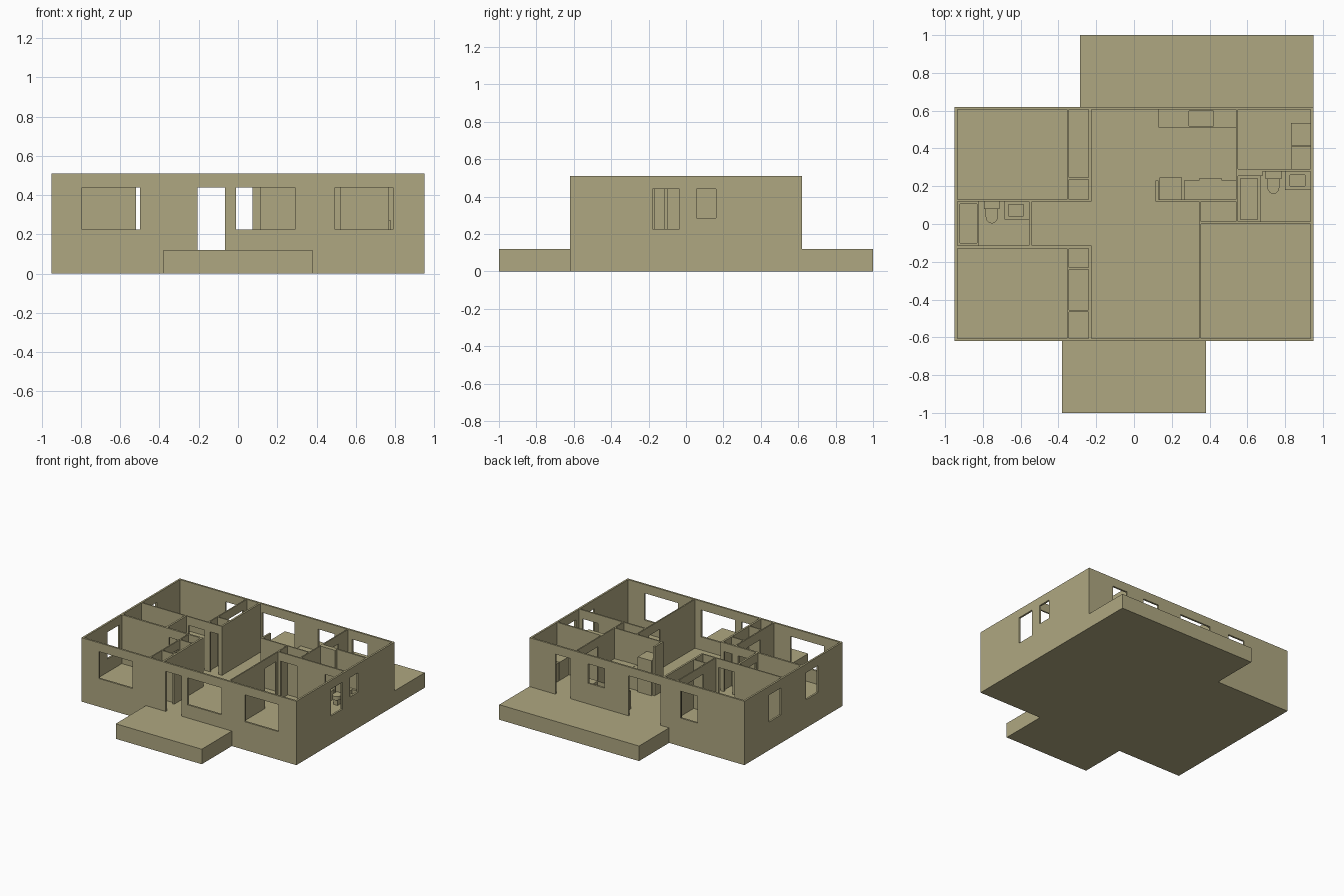
import bpy, bmesh, math

if "Cube" in bpy.data.objects:
    bpy.data.objects.remove(bpy.data.objects["Cube"])

tan = bpy.data.materials.new("tan")
tan.diffuse_color = (0.43, 0.39, 0.22, 1)
tan.use_nodes = True
tan.node_tree.nodes["Principled BSDF"].inputs["Base Color"].default_value = tan.diffuse_color
FLOOR, TOP, HEAD, SILL = 0.12, 0.51, 0.44, 0.225


def finish(name, bm):
    bmesh.ops.recalc_face_normals(bm, faces=bm.faces)
    mesh = bpy.data.meshes.new(name)
    bm.to_mesh(mesh)
    bm.free()
    mesh.materials.append(tan)
    ob = bpy.data.objects.new(name, mesh)
    bpy.context.scene.collection.objects.link(ob)
    return ob


def prism(name, outline, z0, z1):
    bm = bmesh.new()
    face = bm.faces.new([bm.verts.new((x, y, z0)) for x, y in outline])
    ext = bmesh.ops.extrude_face_region(bm, geom=[face])
    bmesh.ops.translate(bm, vec=(0, 0, z1 - z0),
                        verts=[v for v in ext["geom"] if isinstance(v, bmesh.types.BMVert)])
    return finish(name, bm)


def corners(x0, y0, x1, y1):
    return [(x0, y0), (x1, y0), (x1, y1), (x0, y1)]


def box(name, rect, z0, z1):
    return prism(name, corners(*rect), z0, z1)


def basin(name, rect, inner, z1, depth):
    """Box on the floor with a rectangular hollow in its top."""
    bm = bmesh.new()
    lo = [bm.verts.new((x, y, FLOOR)) for x, y in corners(*rect)]
    hi = [bm.verts.new((x, y, z1)) for x, y in corners(*rect)]
    rim = [bm.verts.new((x, y, z1)) for x, y in corners(*inner)]
    well = [bm.verts.new((x, y, z1 - depth)) for x, y in corners(*inner)]
    for a, b in ((lo, hi), (hi, rim), (rim, well)):
        for i in range(4):
            j = (i + 1) % 4
            bm.faces.new((a[i], a[j], b[j], b[i]))
    bm.faces.new(lo)
    bm.faces.new(well)
    return finish(name, bm)


def toilet(name, x, back):
    # tank, rounded bowl narrowing to a foot
    box(name + "_tank", (x - 0.042, back - 0.04, x + 0.042, back), 0.19, 0.27)
    r, mid = 0.032, back - 0.082
    arc = [(x + r * math.cos(a), mid - 1.1 * r * math.sin(a))
           for a in (math.pi * i / 8 for i in range(9))]
    prism(name + "_bowl", arc + [(x - r, back - 0.03), (x + r, back - 0.03)], 0.165, 0.195)
    box(name + "_foot", (x - 0.018, back - 0.1, x + 0.018, back - 0.01), FLOOR, 0.165)


# house block with rooms and openings carved out
house = box("house_walls", (-0.95, -0.62, 0.95, 0.62), 0, TOP)
back_deck = box("back_deck", (-0.285, 0.55, 0.95, 1.0), 0, FLOOR)

rooms = [
    (-0.935, 0.13, -0.355, 0.605), (-0.345, 0.245, -0.24, 0.605),    # back bedroom, closet
    (-0.345, 0.13, -0.24, 0.235),                                    # hall closet
    (-0.935, -0.115, -0.555, 0.12), (-0.54, -0.115, -0.15, 0.12),    # bathroom, hall
    (-0.935, -0.605, -0.355, -0.13), (-0.345, -0.23, -0.24, -0.13),  # front bedroom, closets
    (-0.345, -0.455, -0.24, -0.24), (-0.345, -0.605, -0.24, -0.465),
    (-0.225, -0.605, 0.345, 0.12), (-0.225, 0.0, 0.115, 0.605),      # living, dining
    (0.13, 0.13, 0.54, 0.605), (0.05, 0.23, 0.3, 0.605),             # kitchen
    (0.355, -0.605, 0.935, 0.0), (0.355, 0.012, 0.54, 0.12),         # main bedroom, closet
    (0.55, 0.012, 0.935, 0.255), (0.68, 0.15, 0.935, 0.277),         # main bathroom
    (0.55, 0.29, 0.935, 0.605),                                      # laundry
]
# openings: axis of the wall normal, wall position, span, sill
openings = [
    ("y", -0.6125, -0.795, -0.50, SILL), ("y", -0.6125, -0.01, 0.29, SILL),
    ("y", -0.6125, 0.495, 0.79, SILL), ("y", -0.6125, -0.205, -0.065, FLOOR),
    ("y", 0.6125, -0.535, -0.385, SILL), ("y", 0.6125, -0.21, 0.075, FLOOR),
    ("y", 0.6125, 0.285, 0.43, 0.285), ("y", 0.6125, 0.585, 0.72, FLOOR),
    ("x", -0.9425, 0.16, 0.31, SILL), ("x", -0.9425, -0.31, -0.16, SILL),
    ("x", 0.9425, -0.18, -0.035, SILL), ("x", 0.9425, 0.055, 0.16, 0.285),
    # interior doors
    ("y", 0.125, -0.52, -0.38, FLOOR), ("y", -0.1225, -0.52, -0.38, FLOOR),
    ("y", 0.125, -0.33, -0.255, FLOOR), ("y", -0.1225, -0.33, -0.255, FLOOR),
    ("x", -0.35, 0.285, 0.56, FLOOR), ("x", -0.35, -0.435, -0.26, FLOOR),
    ("x", -0.2325, -0.585, -0.485, FLOOR), ("x", -0.5475, -0.10, 0.015, FLOOR),
    ("x", 0.35, -0.165, -0.025, FLOOR), ("y", 0.006, 0.375, 0.52, FLOOR),
    ("y", 0.006, 0.77, 0.905, FLOOR), ("x", 0.545, 0.34, 0.48, FLOOR),
]
cutters = bpy.data.collections.new("cutters")
bpy.context.scene.collection.children.link(cutters)


def add_cutter(name, rect, z0, z1):
    ob = box(name, rect, z0, z1)
    ob.hide_render = True
    bpy.context.scene.collection.objects.unlink(ob)
    cutters.objects.link(ob)


for r in rooms:
    add_cutter("room_cutter", r, FLOOR, 0.7)
for axis, p, a, b, sill in openings:
    t = 0.02
    rect = (p - t, a, p + t, b) if axis == "x" else (a, p - t, b, p + t)
    add_cutter("opening_cutter", rect, sill, HEAD)

joined = house.modifiers.new("deck", "BOOLEAN")
joined.operation, joined.object, joined.solver = "UNION", back_deck, "EXACT"
cut = house.modifiers.new("carve", "BOOLEAN")
cut.operation, cut.operand_type, cut.solver = "DIFFERENCE", "COLLECTION", "EXACT"
cut.collection = cutters
graph = bpy.context.evaluated_depsgraph_get()
carved = bpy.data.meshes.new_from_object(house.evaluated_get(graph))
house.modifiers.clear()
house.data = carved
for ob in list(cutters.objects) + [back_deck]:
    bpy.data.objects.remove(ob)
bpy.data.collections.remove(cutters)

box("front_porch", (-0.38, -1.0, 0.38, -0.62), 0, FLOOR)

# kitchen
basin("sink_counter", (0.13, 0.51, 0.54, 0.605), (0.29, 0.518, 0.42, 0.597), 0.265, 0.04)
box("fridge", (0.135, 0.13, 0.255, 0.245), FLOOR, 0.4)
box("counter_left", (0.265, 0.13, 0.345, 0.23), FLOOR, 0.265)
box("oven", (0.345, 0.13, 0.465, 0.24), FLOOR, 0.267)
box("counter_right", (0.465, 0.13, 0.54, 0.23), FLOOR, 0.265)

# laundry machines
for i in range(2):
    y = 0.29 + i * 0.125
    box("laundry_machine", (0.83, y, 0.935, y + 0.12), FLOOR, 0.265)

# bathrooms
basin("guest_tub", (-0.935, -0.115, -0.82, 0.12), (-0.92, -0.1, -0.83, 0.105), 0.195, 0.06)
basin("main_tub", (0.55, 0.012, 0.67, 0.255), (0.565, 0.025, 0.655, 0.24), 0.195, 0.06)
basin("guest_vanity", (-0.685, 0.025, -0.555, 0.12), (-0.665, 0.042, -0.585, 0.102), 0.235, 0.03)
basin("main_vanity", (0.80, 0.18, 0.935, 0.277), (0.825, 0.2, 0.905, 0.26), 0.235, 0.03)
toilet("guest_toilet", -0.753, 0.12)
toilet("main_toilet", 0.738, 0.277)
